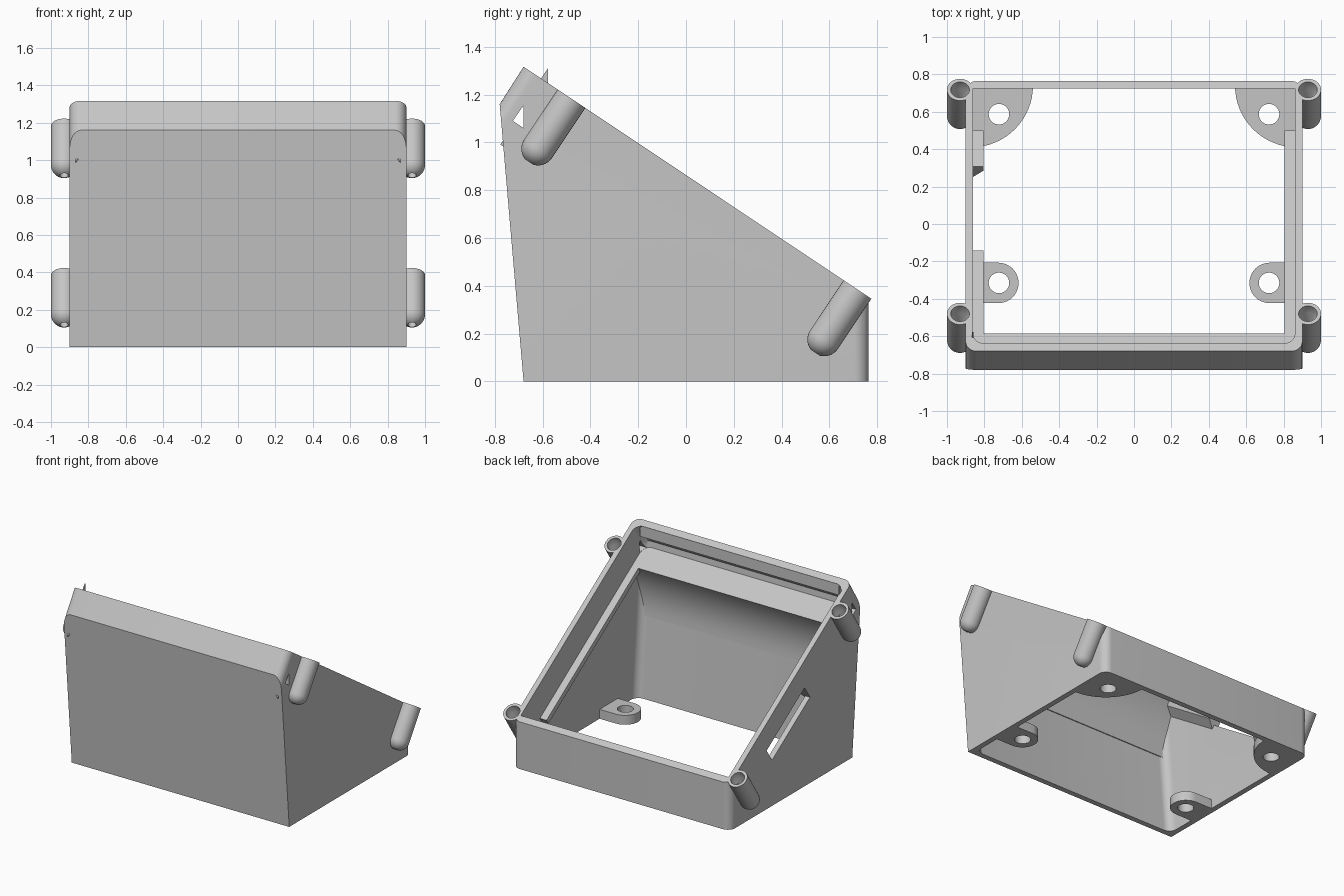
import bpy, bmesh
from math import sin, cos, pi, radians
from mathutils import Vector, Matrix

if "Cube" in bpy.data.objects:
    bpy.data.objects.remove(bpy.data.objects["Cube"], do_unlink=True)

grey = bpy.data.materials.new("light_grey")
grey.use_nodes = True
colour = (0.56, 0.56, 0.56, 1)
grey.diffuse_color = colour
grey.node_tree.nodes["Principled BSDF"].inputs["Base Color"].default_value = colour

# Frame of the sloping top: s runs down the slope, d goes into the body
PEAK = Vector((0, -0.68, 1.317))
ALONG = Vector((0, 0.832, -0.555))
UP = Vector((0, 0.555, 0.832))
INNER = 0.86
LEDGE = 0.215


def slope(s, d):
    p = PEAK + ALONG * s - UP * d
    return (p.y, p.z)


def finish(name, bm):
    bmesh.ops.recalc_face_normals(bm, faces=bm.faces)
    mesh = bpy.data.meshes.new(name)
    bm.to_mesh(mesh)
    bm.free()
    mesh.materials.append(grey)
    ob = bpy.data.objects.new(name, mesh)
    bpy.context.collection.objects.link(ob)
    return ob


def extrude(name, points, vec, bevel=0, rounded=()):
    """Extrude an outline; round the outline edges that start at the given corners."""
    bm = bmesh.new()
    verts = [bm.verts.new(p) for p in points]
    face = bm.faces.new(verts)
    new = bmesh.ops.extrude_face_region(bm, geom=[face])["geom"]
    bmesh.ops.translate(bm, verts=[v for v in new if isinstance(v, bmesh.types.BMVert)], vec=vec)
    if bevel:
        n = len(points)
        picked = []
        for e in bm.edges:
            a, b = (v.co for v in e.verts)
            for i in rounded:
                p, q = Vector(points[i]), Vector(points[(i + 1) % n])
                for off in (Vector(), Vector(vec)):
                    ends = (p + off, q + off)
                    if all(min((c - k).length for k in ends) < 1e-5 for c in (a, b)):
                        picked.append(e)
        bmesh.ops.bevel(bm, geom=picked, offset=bevel, segments=8,
                        profile=0.5, affect='EDGES', clamp_overlap=True)
    return finish(name, bm)


def prism(name, outline, x0, x1, **kw):
    return extrude(name, [(x0, y, z) for y, z in outline], (x1 - x0, 0, 0), **kw)


def cylinder(name, radius, depth, centre, axis):
    bm = bmesh.new()
    turn = Vector((0, 0, 1)).rotation_difference(axis).to_matrix().to_4x4()
    bmesh.ops.create_cone(bm, cap_ends=True, segments=32, radius1=radius, radius2=radius,
                          depth=depth, matrix=Matrix.Translation(centre) @ turn)
    return finish(name, bm)


def cut(ob, cutters):
    for c in cutters:
        c.hide_render = True
        mod = ob.modifiers.new("cut", 'BOOLEAN')
        mod.operation, mod.solver, mod.object = 'DIFFERENCE', 'EXACT', c
    graph = bpy.context.evaluated_depsgraph_get()
    ob.data = bpy.data.meshes.new_from_object(ob.evaluated_get(graph))
    ob.modifiers.clear()
    for c in cutters:
        bpy.data.objects.remove(c, do_unlink=True)


# Wedge shell with rounded upper front and rear corners
outer = [(-0.68, 0), (-0.78, 1.16), slope(0, 0), (0.765, 0.353), (0.765, 0)]
shell = prism("wedge_shell", outer, -0.9, 0.9, bevel=0.06, rounded=(1, 3))

cavity = prism("cavity_cutter",
               [(-0.631, -0.1), slope(0.05, 0.18), slope(0.05, -0.2), (0.725, 0.8), (0.725, -0.1)],
               -INNER, INNER, bevel=0.06, rounded=(0, 1))
side_slot = prism("slot_cutter",
                  [slope(0.79, 0.17), slope(1.33, 0.17), slope(1.33, 0.285), slope(0.79, 0.285)],
                  -1, -0.8)
notch = [(-0.725, 1.09), (-0.68, 1.155), (-0.68, 1.06)]
notches = [prism("notch_cutter", notch, 0.82 * m, 0.95 * m) for m in (-1, 1)]

# Screw posts: turned profile with a countersunk bore and a rounded foot
R, FOOT = 0.07, 0.252
profile = [(0.022, -0.1), (0.045, -0.06), (0.05, 0), (R, 0)]
profile += [(R * cos(a), -FOOT - R * sin(a)) for a in (radians(10 * i) for i in range(8))]
profile += [(0.022, -FOOT - R * 0.95)]
tilt = Vector((0, 0, 1)).rotation_difference(UP).to_matrix().to_4x4()
bores = []
for end, s in (("front", 0.241), ("rear", 1.68)):
    for side, m in (("left", 1), ("right", -1)):
        top = PEAK + ALONG * s + Vector((0.93 * m, 0, 0))
        bm = bmesh.new()
        vs = [bm.verts.new((r, 0, z)) for r, z in profile]
        es = [bm.edges.new((vs[i], vs[(i + 1) % len(vs)])) for i in range(len(vs))]
        bmesh.ops.spin(bm, geom=vs + es, cent=(0, 0, 0), axis=(0, 0, 1),
                       angle=2 * pi, steps=32, use_merge=False)
        bmesh.ops.remove_doubles(bm, verts=bm.verts, dist=1e-5)
        bmesh.ops.transform(bm, matrix=Matrix.Translation(top) @ tilt, verts=bm.verts)
        finish(f"{end}_{side}_screw_post", bm)
        bores.append(cylinder("bore_cutter", 0.052, 0.16, top, UP))

cut(shell, [cavity, side_slot] + notches + bores)


# Inner ledges that carry the lid; the right one is broken by the slot
def side_ledge(name, m, s0, s1):
    section = [(0.87, LEDGE), (0.805, LEDGE), (0.805, LEDGE + 0.04), (0.87, LEDGE + 0.11)]
    pts = []
    for x, d in section:
        y, z = slope(s0, d)
        pts.append((x * m, y, z))
    extrude(name, pts, ALONG * (s1 - s0))


side_ledge("left_ledge", 1, 0.1, 1.56)
side_ledge("right_front_ledge", -1, 0.1, 0.79)
side_ledge("right_rear_ledge", -1, 1.33, 1.56)

# Front ledge, its underside sweeping down into the front wall
near_y, near_z = slope(0.257, LEDGE + 0.02)
low_z = 0.6
sweep = []
for i in range(9):
    t = 1 - i / 8
    z = low_z + (near_z - low_z) * t
    wall = -0.633 - 0.0862 * z
    sweep.append((wall + (near_y - wall) * t * t, z))
prism("front_ledge", [slope(0.055, LEDGE), slope(0.257, LEDGE)] + sweep + [(-0.71, low_z)],
      -0.87, 0.87)

# Snap lip under the front rim, and the small snap tip on the right rim
lip_y, lip_z = slope(0.05, 0.002)
prism("front_snap_lip", [(lip_y, lip_z), (lip_y, lip_z - 0.08), slope(0.05, 0.12),
                         slope(0.04, 0.06)], -0.83, 0.83)
prism("snap_tip", [(-0.578, 1.31), (-0.578, 1.21), (-0.63, 1.235)], -0.865, -0.857)

# Mounting tabs with bolt holes at the base
for side, m in (("left", 1), ("right", -1)):
    arc = [radians(180 + 90 * i / 16) for i in range(17)]
    corner = [(m * 0.87, 0.74, 0)]
    corner += [(m * (0.87 + 0.33 * cos(a)), 0.74 + 0.33 * sin(a), 0) for a in arc]
    half = [radians(90 + 180 * i / 20) for i in range(21)]
    lug = [(m * 0.87, -0.423, 0), (m * 0.87, -0.207, 0)]
    lug += [(m * (0.725 + 0.108 * cos(a)), -0.315 + 0.108 * sin(a), 0) for a in half]
    for name, pts, y in (("rear", corner, 0.587), ("front", lug, -0.315)):
        tab = extrude(f"{name}_{side}_tab", pts, (0, 0, 0.07))
        hole = cylinder("hole_cutter", 0.055, 0.4, Vector((m * 0.722, y, 0)), Vector((0, 0, 1)))
        cut(tab, [hole])

# Smooth the rounded surfaces, keep the corners crisp
for ob in bpy.context.collection.objects:
    ob.select_set(ob.type == 'MESH')
bpy.context.view_layer.objects.active = shell
bpy.ops.object.shade_smooth_by_angle(angle=radians(30))
